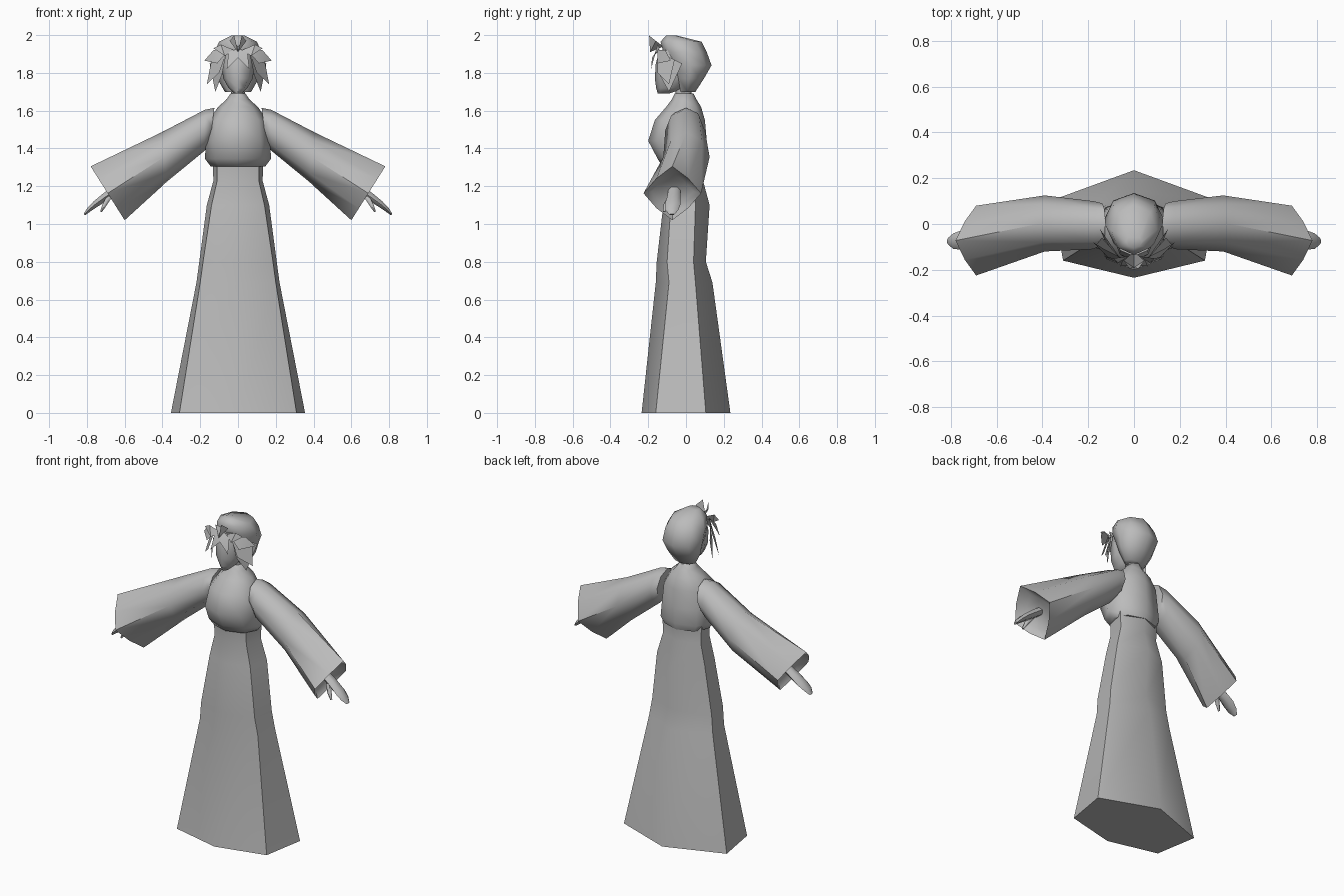
import bpy, bmesh, math
from mathutils import Vector

cloth = bpy.data.materials.new("plain_grey")
cloth.diffuse_color = (0.5, 0.5, 0.5, 1)


def finish(name, bm, angle=60, solid=True):
    if solid:
        bmesh.ops.recalc_face_normals(bm, faces=bm.faces)
    mesh = bpy.data.meshes.new(name)
    bm.to_mesh(mesh)
    bm.free()
    mesh.materials.append(cloth)
    ob = bpy.data.objects.new(name, mesh)
    bpy.context.collection.objects.link(ob)
    bpy.ops.object.select_all(action='DESELECT')
    ob.select_set(True)
    bpy.context.view_layer.objects.active = ob
    bpy.ops.object.shade_smooth_by_angle(angle=math.radians(angle))
    return ob


def loft(name, rings, angle=60):
    """Skin a list of equal-length rings and close both ends."""
    bm = bmesh.new()
    loops = [[bm.verts.new(p) for p in r] for r in rings]
    n = len(loops[0])
    for a, b in zip(loops, loops[1:]):
        for i in range(n):
            j = (i + 1) % n
            bm.faces.new((a[i], a[j], b[j], b[i]))
    bm.faces.new(loops[0])
    bm.faces.new(loops[-1])
    return finish(name, bm, angle)


def hoop(z, w, front, back, n=8, mid=None):
    """Level ring from half width, front y, back y and the y of its widest point."""
    mid = (front + back) / 2 if mid is None else mid
    pts = []
    for k in range(n):
        a = 2 * math.pi * k / n
        c = math.cos(a)
        pts.append((w * math.sin(a), mid + c * ((back - mid) if c > 0 else (mid - front)), z))
    return pts


# Skirt: six-sided, with a flat panel on each flank
def skirt_ring(z, front, xf, yf, xb, yb, back):
    return [(0, front, z), (xf, yf, z), (xb, yb, z),
            (0, back, z), (-xb, yb, z), (-xf, yf, z)]


loft("skirt", [skirt_ring(*r) for r in (
    (0.00, -0.235, 0.31, -0.16, 0.355, 0.105, 0.235),
    (0.69, -0.160, 0.20, -0.09, 0.22, 0.050, 0.140),
    (0.80, -0.155, 0.185, -0.10, 0.205, 0.040, 0.105),
    (1.10, -0.120, 0.14, -0.08, 0.165, 0.050, 0.125),
    (1.23, -0.100, 0.11, -0.075, 0.13, 0.040, 0.090),
    (1.33, -0.110, 0.11, -0.08, 0.135, 0.040, 0.100))])

# Bodice with full bust and sloping shoulders
loft("bodice", [hoop(*r) for r in (
    (1.305, 0.145, -0.125, 0.100),
    (1.345, 0.175, -0.150, 0.112),
    (1.440, 0.170, -0.200, 0.110),
    (1.550, 0.155, -0.165, 0.100),
    (1.620, 0.105, -0.105, 0.080),
    (1.660, 0.060, -0.075, 0.055),
    (1.690, 0.040, -0.060, 0.040))])

# Neck
loft("neck", [hoop(z, 0.036, -0.055, 0.03) for z in (1.64, 1.75)])

# Face
loft("face", [hoop(*r) for r in (
    (1.690, 0.018, -0.150, -0.09),
    (1.720, 0.050, -0.158, 0.00),
    (1.770, 0.078, -0.165, 0.02),
    (1.850, 0.088, -0.160, 0.03),
    (1.920, 0.085, -0.140, 0.03))])

# Rounded back hair
loft("hair_cap", [hoop(*r) for r in (
    (1.700, 0.070, -0.035, 0.050),
    (1.770, 0.110, -0.060, 0.095),
    (1.840, 0.128, -0.085, 0.135),
    (1.910, 0.125, -0.120, 0.110),
    (1.965, 0.100, -0.135, 0.082),
    (1.998, 0.035, -0.105, -0.05))])

# Loose hair locks, each a bent leaf: root, two side points, tip
bm = bmesh.new()
locks = [
    ((0.02, -0.14, 1.92), (0.09, -0.15, 1.95), (0.07, -0.17, 1.89), (0.13, -0.14, 1.93)),
    ((0.05, -0.15, 1.92), (0.13, -0.11, 1.92), (0.11, -0.15, 1.85), (0.178, -0.08, 1.865)),
    ((0.06, -0.15, 1.91), (0.14, -0.06, 1.87), (0.10, -0.15, 1.80), (0.165, -0.09, 1.74)),
    ((0.06, -0.15, 1.91), (0.15, -0.02, 1.85), (0.085, -0.14, 1.79), (0.12, -0.09, 1.70)),
    ((0.00, -0.14, 1.93), (0.05, -0.16, 1.91), (0.00, -0.18, 1.88), (0.06, -0.185, 1.82)),
    ((0.00, -0.12, 1.94), (0.045, -0.16, 1.97), (0.00, -0.19, 1.91), (0.02, -0.195, 1.998)),
]
for s in (1, -1):
    for lock in locks:
        r, a, b, t = [bm.verts.new((s * x, y, z)) for x, y, z in lock]
        for tri in ((r, b, a), (a, b, t)):
            bm.faces.new(tri if s > 0 else tri[::-1])
finish("hair_locks", bm, 30, solid=False)


# Wide sleeves with a recessed cuff opening
def sleeve_ring(top, bottom, front, back, diag):
    t, b = Vector((top[0], 0, top[1])), Vector((bottom[0], 0, bottom[1]))
    centre = (t + b) / 2 + Vector((0, (front + back) / 2, 0))
    up, side = (t - b) / 2, Vector((0, (back - front) / 2, 0))
    pts = []
    for k in range(8):
        a = k * math.pi / 4
        m = diag if k % 2 else 1
        pts.append(centre + (up * math.cos(a) + side * math.sin(a)) * m)
    return pts


sleeve = [sleeve_ring(*r) for r in (
    ((0.125, 1.615), (0.150, 1.420), -0.09, 0.09, 1.0),
    ((0.175, 1.605), (0.180, 1.385), -0.11, 0.10, 1.0),
    ((0.405, 1.485), (0.375, 1.225), -0.12, 0.125, 0.95),
    ((0.780, 1.305), (0.600, 1.020), -0.225, 0.08, 0.78),
    ((0.710, 1.270), (0.585, 1.075), -0.18, 0.04, 0.78))]


# Hand and thumb as small tapering tubes
def tube(points):
    rings = []
    for i, (x, y, z, ry, rn) in enumerate(points):
        d = Vector(points[min(i + 1, len(points) - 1)][:3]) - Vector(points[max(i - 1, 0)][:3])
        n = Vector((-d.z, 0, d.x)).normalized()
        rings.append([Vector((x, y, z)) + Vector((0, ry * math.cos(a), 0)) + n * rn * math.sin(a)
                      for a in [k * math.pi / 3 for k in range(6)]])
    return rings


hand = tube([(0.62, -0.06, 1.20, 0.03, 0.025), (0.70, -0.065, 1.145, 0.035, 0.025),
             (0.755, -0.07, 1.105, 0.042, 0.02), (0.79, -0.075, 1.075, 0.034, 0.014),
             (0.813, -0.075, 1.05, 0.014, 0.006)])
thumb = tube([(0.68, -0.08, 1.145, 0.015, 0.015), (0.705, -0.105, 1.105, 0.014, 0.013),
              (0.725, -0.115, 1.065, 0.006, 0.006)])

for s, label in ((1, "left"), (-1, "right")):
    for part, rings in (("sleeve", sleeve), ("hand", hand), ("thumb", thumb)):
        loft(label + "_" + part, [[(s * p.x, p.y, p.z) for p in r] for r in rings])
